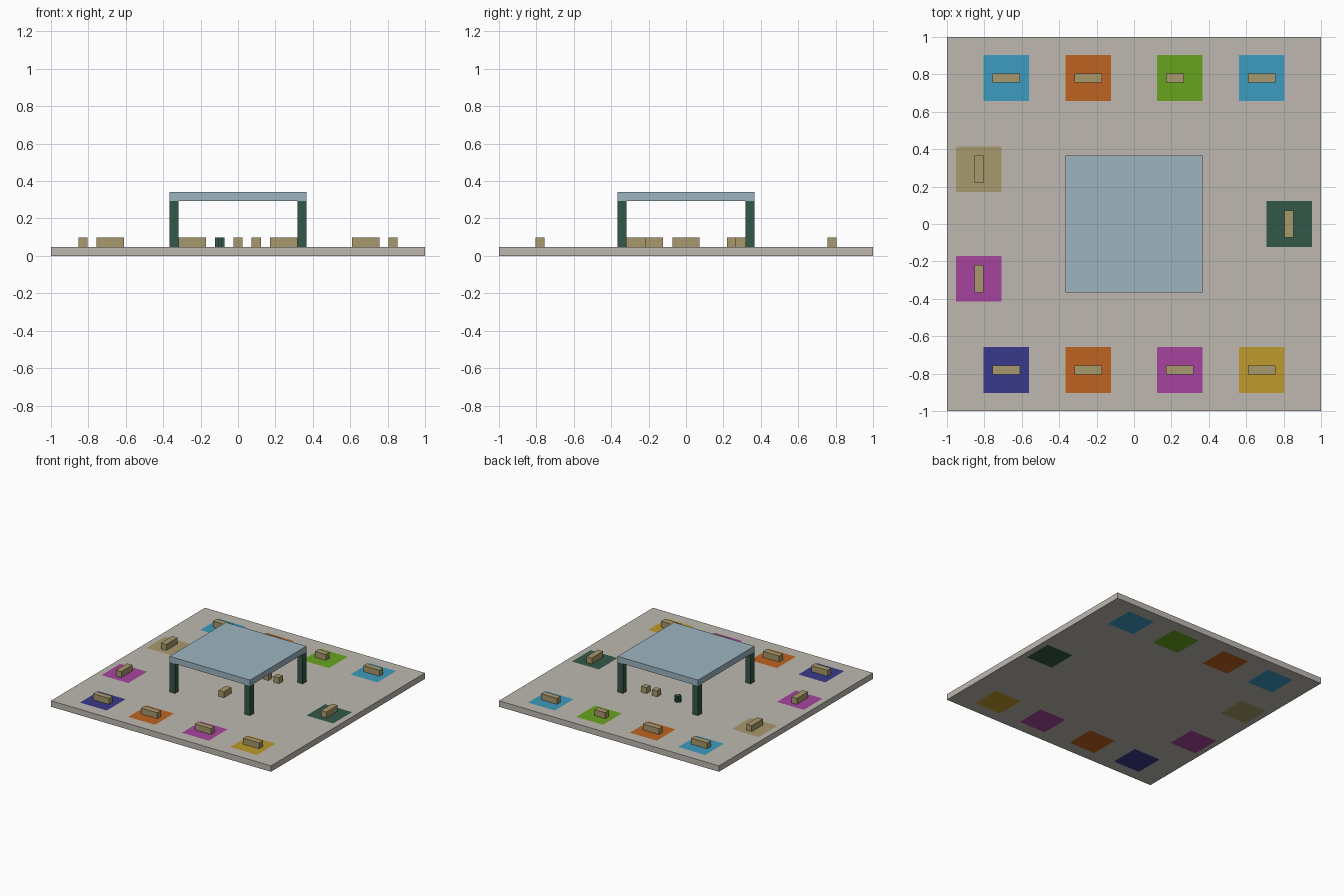
import bpy
import bmesh
from mathutils import Vector

U = 2 / 41  # one grid cell

if "Cube" in bpy.data.objects:
    bpy.data.objects.remove(bpy.data.objects["Cube"], do_unlink=True)


def srgb(r, g, b):
    def lin(v):
        v /= 255
        return v / 12.92 if v <= 0.04 else ((v + 0.055) / 1.055) ** 2.4
    return (lin(r), lin(g), lin(b), 1)


def material(name, color):
    m = bpy.data.materials.new(name)
    m.use_nodes = True
    m.diffuse_color = color
    m.node_tree.nodes["Principled BSDF"].inputs["Base Color"].default_value = color
    return m


MATS = {name: material(name, srgb(*rgb)) for name, rgb in {
    "stone": (190, 184, 176),
    "pale_blue": (157, 180, 192),
    "tan": (168, 152, 108),
    "dark_green": (50, 88, 72),
    "orange": (190, 100, 33),
    "sky_blue": (60, 156, 192),
    "leaf_green": (104, 164, 31),
    "magenta": (166, 68, 158),
    "navy": (58, 57, 138),
    "yellow": (190, 154, 44),
}.items()}


def finish(bm, name, mats):
    mesh = bpy.data.meshes.new(name)
    bm.to_mesh(mesh)
    bm.free()
    for m in mats:
        mesh.materials.append(MATS[m])
    ob = bpy.data.objects.new(name, mesh)
    bpy.context.collection.objects.link(ob)
    return ob


def block_mesh(center, size):
    """Box in grid cells; the z of center is its underside."""
    bm = bmesh.new()
    bmesh.ops.create_cube(bm, size=1)
    for v in bm.verts:
        v.co = Vector(((v.co.x * size[0] + center[0]) * U,
                       (v.co.y * size[1] + center[1]) * U,
                       ((v.co.z + 0.5) * size[2] + center[2]) * U))
    return bm


def block(name, mat, center, size):
    return finish(block_mesh(center, size), name, [mat])


# Stalls: pad centre in cells, pad colour
STALLS = [
    (-14, 16, "sky_blue"), (-5, 16, "orange"), (5, 16, "leaf_green"), (14, 16, "sky_blue"),
    (-14, -16, "navy"), (-5, -16, "orange"), (5, -16, "magenta"), (14, -16, "yellow"),
    (-17, 6, "tan"), (-17, -6, "magenta"), (17, 0, "dark_green"),
]

# Floor slab, cut along the pad edges and coloured inside each pad
floor_mats = ["stone"] + sorted({s[2] for s in STALLS})
bm = block_mesh((0, 0, 0), (41, 41, 1))
for axis in (0, 1):
    for cut in sorted({s[axis] + d for s in STALLS for d in (-2.5, 2.5)}):
        normal = Vector((axis == 0, axis == 1, 0))
        bmesh.ops.bisect_plane(bm, geom=bm.verts[:] + bm.edges[:] + bm.faces[:],
                               plane_co=normal * cut * U, plane_no=normal)
for face in bm.faces:
    c = face.calc_center_median() / U
    for x, y, mat in STALLS:
        if abs(face.normal.z) > 0.5 and abs(c.x - x) < 2.5 and abs(c.y - y) < 2.5:
            face.material_index = floor_mats.index(mat)
finish(bm, "floor", floor_mats)

# One counter per stall, lengthwise along its edge of the floor
for i, (x, y, mat) in enumerate(STALLS):
    length = 2 if mat == "leaf_green" else 3
    shift = (length - 3) / 2
    size = (length, 1, 1) if abs(y) == 16 else (1, length, 1)
    block(f"counter_{i + 1}", "tan", (x + shift, y, 1), size)

# Canopy on four corner posts
block("canopy_roof", "pale_blue", (0, 0, 6), (15, 15, 1))
for sx, side in ((-1, "right"), (1, "left")):
    for sy, end in ((-1, "front"), (1, "back")):
        block(f"{end}_{side}_post", "dark_green", (7 * sx, 7 * sy, 1), (1, 1, 5))

# Small furniture under the canopy
block("low_bench", "tan", (0, -3.5, 1), (1, 2, 1))
block("stool_inner", "tan", (2, 5, 1), (1, 1, 1))
block("stool_outer", "tan", (4, 5, 1), (1, 1, 1))

# Planter: a short column with a cross-shaped plan
bm = bmesh.new()
A, B = 0.5, 0.2
quarter = [Vector((A, -B, 0)), Vector((A, B, 0)), Vector((B, B, 0))]
outline = []
for _ in range(4):
    outline += quarter
    quarter = [Vector((-p.y, p.x, 0)) for p in quarter]
base = bm.faces.new([bm.verts.new((p + Vector((-2, 5, 1))) * U) for p in outline])
top = bmesh.ops.extrude_face_region(bm, geom=[base], use_keep_orig=True)
bmesh.ops.translate(bm, vec=(0, 0, U),
                    verts=[g for g in top["geom"] if isinstance(g, bmesh.types.BMVert)])
bmesh.ops.recalc_face_normals(bm, faces=bm.faces[:])
finish(bm, "planter", ["dark_green"])
